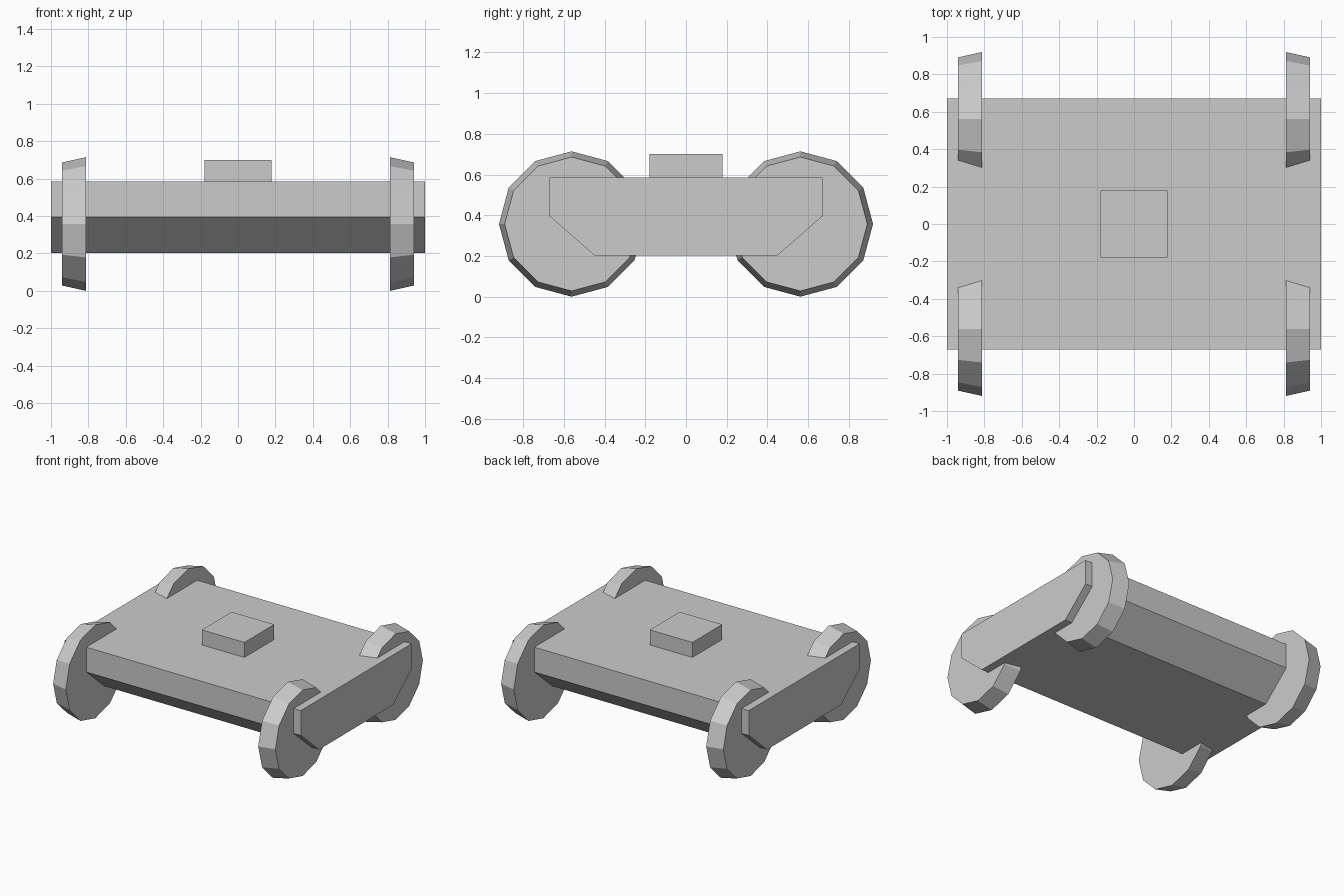
import bpy, bmesh
from math import radians
from mathutils import Matrix, Vector

cube = bpy.data.objects.get("Cube")
if cube:
    bpy.data.objects.remove(cube, do_unlink=True)

# One plain grey for everything
GREY = (0.6, 0.6, 0.6, 1)
grey = bpy.data.materials.new("plain_grey")
grey.use_nodes = True
grey.diffuse_color = GREY
grey.node_tree.nodes["Principled BSDF"].inputs["Base Color"].default_value = GREY


def add_object(name, bm):
    bmesh.ops.recalc_face_normals(bm, faces=bm.faces)
    mesh = bpy.data.meshes.new(name)
    bm.to_mesh(mesh)
    bm.free()
    mesh.materials.append(grey)
    obj = bpy.data.objects.new(name, mesh)
    bpy.context.collection.objects.link(obj)
    return obj


def extrude_profile(name, profile, half_width):
    """Extrude a closed (y, z) profile along x."""
    bm = bmesh.new()
    face = bm.faces.new([bm.verts.new((-half_width, y, z)) for y, z in profile])
    out = bmesh.ops.extrude_face_region(bm, geom=[face])
    verts = [v for v in out["geom"] if isinstance(v, bmesh.types.BMVert)]
    bmesh.ops.translate(bm, verts=verts, vec=Vector((2 * half_width, 0, 0)))
    return add_object(name, bm)


def wheel(name, side, y):
    """Twelve-sided wheel, tapering towards its outer face."""
    bm = bmesh.new()
    place = Matrix.Translation((side * 0.877, y, 0.357)) @ Matrix.Rotation(radians(90 * side), 4, "Y")
    bmesh.ops.create_cone(bm, cap_ends=True, segments=12, radius1=0.357,
                          radius2=0.329, depth=0.126, matrix=place)
    return add_object(name, bm)


# Wide body with sloped lower front and back
half = [(0.67, 0.585), (0.67, 0.395), (0.45, 0.203)]
extrude_profile("body", half + [(-y, z) for y, z in reversed(half)], 1.0)

# Raised block on the roof, set slightly into the body
extrude_profile("top_block", [(-0.18, 0.55), (0.18, 0.55), (0.18, 0.7), (-0.18, 0.7)], 0.18)

# Four wheels
for end, y in (("front", -0.562), ("back", 0.562)):
    for label, side in (("left", 1), ("right", -1)):
        wheel(f"{end}_{label}_wheel", side, y)
